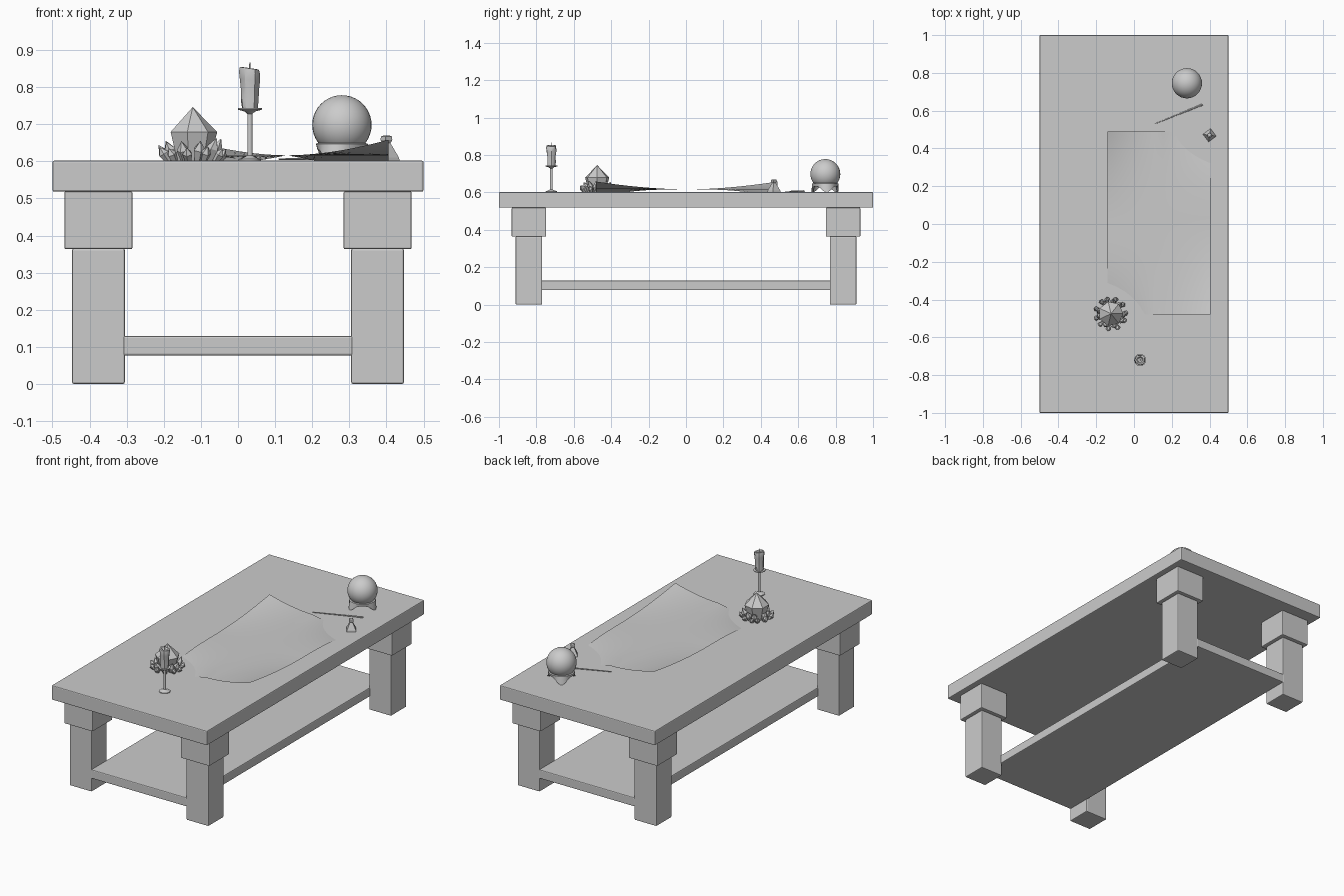
import bpy, bmesh, math, random
from mathutils import Matrix, Vector, Euler

if "Cube" in bpy.data.objects:
    bpy.data.objects.remove(bpy.data.objects["Cube"])

random.seed(4)


def finish(name, bm, smooth=None):
    bmesh.ops.remove_doubles(bm, verts=bm.verts, dist=1e-5)
    bmesh.ops.recalc_face_normals(bm, faces=bm.faces)
    me = bpy.data.meshes.new(name)
    bm.to_mesh(me)
    bm.free()
    ob = bpy.data.objects.new(name, me)
    bpy.context.collection.objects.link(ob)
    if smooth:
        bpy.ops.object.select_all(action='DESELECT')
        ob.select_set(True)
        bpy.context.view_layer.objects.active = ob
        bpy.ops.object.shade_smooth_by_angle(angle=math.radians(smooth))
    return ob


def box(name, x, y, z, bevel=0.005):
    bm = bmesh.new()
    bmesh.ops.create_cube(bm, size=1)
    for v in bm.verts:
        v.co = [lo + (c + 0.5) * (hi - lo) for c, (lo, hi) in zip(v.co, (x, y, z))]
    ob = finish(name, bm)
    m = ob.modifiers.new("bevel", 'BEVEL')
    m.width, m.segments = bevel, 2
    return ob


def lathe(bm, profile, sides, mat=Matrix(), wobble=0.0):
    """Stack rings of (radius, z) into a closed turned solid."""
    rings = []
    for r, z in profile:
        ring = []
        for i in range(sides):
            a = 2 * math.pi * i / sides
            k = r * (1 + random.uniform(-wobble, wobble))
            ring.append(bm.verts.new(mat @ Vector((k * math.cos(a), k * math.sin(a), z))))
        rings.append(ring)
    for lo, hi in zip(rings, rings[1:]):
        for i in range(sides):
            j = (i + 1) % sides
            bm.faces.new((lo[i], lo[j], hi[j], hi[i]))
    bm.faces.new(rings[0])
    bm.faces.new(rings[-1])


# Table: top, stepped legs, low shelf
box("table_top", (-0.5, 0.5), (-1, 1), (0.518, 0.602))
for sx in (-1, 1):
    for sy in (-1, 1):
        tag = ("front" if sy < 0 else "back") + ("_left" if sx < 0 else "_right")
        for part, x, y, h, z in (("leg_block_", 0.376, 0.84, 0.092, (0.363, 0.519)),
                                 ("leg_", 0.376, 0.84, 0.071, (0.0, 0.365))):
            box(part + tag, (sx * x - h, sx * x + h), (sy * y - h, sy * y + h), z)
box("shelf", (-0.31, 0.31), (-0.911, 0.911), (0.077, 0.129))

# Parchment sheet: two opposite corners curl up, the other two are weighed down
bm = bmesh.new()
bmesh.ops.create_grid(bm, x_segments=24, y_segments=36, size=1)
for v in bm.verts:
    s, t = v.co.x, v.co.y
    if s * t < 0:
        z = 0.616 + 0.042 * abs(s * t) ** 1.8
    else:
        z = 0.616 - 0.05 * abs(s) * abs(t) ** 3
    v.co = (0.1325 + 0.2725 * s, 0.005 + 0.485 * t, z)
finish("parchment_sheet", bm, 60)

# Candlestick and melted candle
CANDLE = Matrix.Translation((0.032, -0.72, 0))
bm = bmesh.new()
lathe(bm, [(0.03, 0.601), (0.03, 0.606), (0.015, 0.611), (0.007, 0.616), (0.007, 0.728),
           (0.014, 0.734), (0.032, 0.739), (0.032, 0.743), (0, 0.743)], 16, CANDLE)
finish("candlestick", bm, 30)
bm = bmesh.new()
lathe(bm, [(0.021, 0.741), (0.023, 0.765), (0.023, 0.79), (0.026, 0.82), (0.028, 0.838),
           (0.026, 0.85), (0.018, 0.851), (0.012, 0.843), (0, 0.84)], 12, CANDLE, 0.07)
for v in bm.verts:
    if v.co.z > 0.81:
        v.co.z += 0.15 * (0.032 - v.co.x)
finish("candle", bm, 30)
bm = bmesh.new()
lathe(bm, [(0.002, 0.838), (0.002, 0.855), (0.0015, 0.866)], 6, CANDLE)
finish("wick", bm)

# Crystal cluster: big central point with rings of small tilted ones
centre = Vector((-0.122, -0.475, 0.597))
bm = bmesh.new()
lathe(bm, [(0.045, 0), (0.066, 0.082), (0, 0.149)], 7, Matrix.Translation(centre))
finish("main_crystal", bm)
bm = bmesh.new()
for count, dist, tilt, height, width in ((9, 0.05, 24, 0.066, 0.017),
                                         (11, 0.068, 34, 0.045, 0.014)):
    for i in range(count):
        a = 2 * math.pi * (i + random.uniform(-0.2, 0.2)) / count
        h = height * random.uniform(0.8, 1.15)
        pos = centre + Vector((dist * math.cos(a), dist * math.sin(a), 0.004))
        m = (Matrix.Translation(pos) @ Matrix.Rotation(a, 4, 'Z')
             @ Matrix.Rotation(math.radians(tilt), 4, 'Y'))
        lathe(bm, [(width * 0.65, 0), (width, h * 0.55), (0, h)], 5, m)
finish("small_crystals", bm)

# Crystal ball on a three-footed stand
bm = bmesh.new()
bmesh.ops.create_uvsphere(bm, u_segments=32, v_segments=20, radius=0.08,
                          matrix=Matrix.Translation((0.28, 0.745, 0.698)))
finish("crystal_ball", bm, 60)
bm = bmesh.new()
N, rings = 36, []
for k in range(4):
    ring = []
    for i in range(N):
        a = 2 * math.pi * i / N
        foot = max(0, math.cos(1.5 * (a - math.radians(5)))**2) ** 2
        low_z, low_r = 0.632 - 0.031 * foot, 0.066 + 0.013 * foot
        r, z = ((low_r - 0.01, low_z), (low_r, low_z), (0.07, 0.647), (0.058, 0.651))[k]
        ring.append(bm.verts.new((0.28 + r * math.cos(a), 0.745 + r * math.sin(a), z)))
    rings.append(ring)
for k in range(4):
    lo, hi = rings[k], rings[(k + 1) % 4]
    for i in range(N):
        j = (i + 1) % N
        bm.faces.new((lo[i], lo[j], hi[j], hi[i]))
finish("ball_stand", bm, 35)

# Four-sided paperweight on the sheet corner
bm = bmesh.new()
m = Matrix.Translation((0.4, 0.47, 0)) @ Matrix.Rotation(math.radians(-8), 4, 'Z')
lathe(bm, [(0.036, 0.6), (0.034, 0.61), (0.011, 0.649), (0.016, 0.657),
           (0.015, 0.667), (0.006, 0.67)], 4, m)
finish("paperweight", bm)

# Thin tapered wand
start, end = Vector((0.11, 0.53, 0.606)), Vector((0.365, 0.633, 0.606))
d = end - start
m = Matrix.Translation(start) @ d.to_track_quat('Z', 'Y').to_matrix().to_4x4()
bm = bmesh.new()
L = d.length
lathe(bm, [(0.002, 0), (0.003, 0.4 * L), (0.0035, 0.68 * L), (0.0055, 0.7 * L), (0.004, 0.73 * L),
           (0.0045, 0.92 * L), (0.006, 0.96 * L), (0.003, L)], 8, m)
finish("wand", bm, 30)
